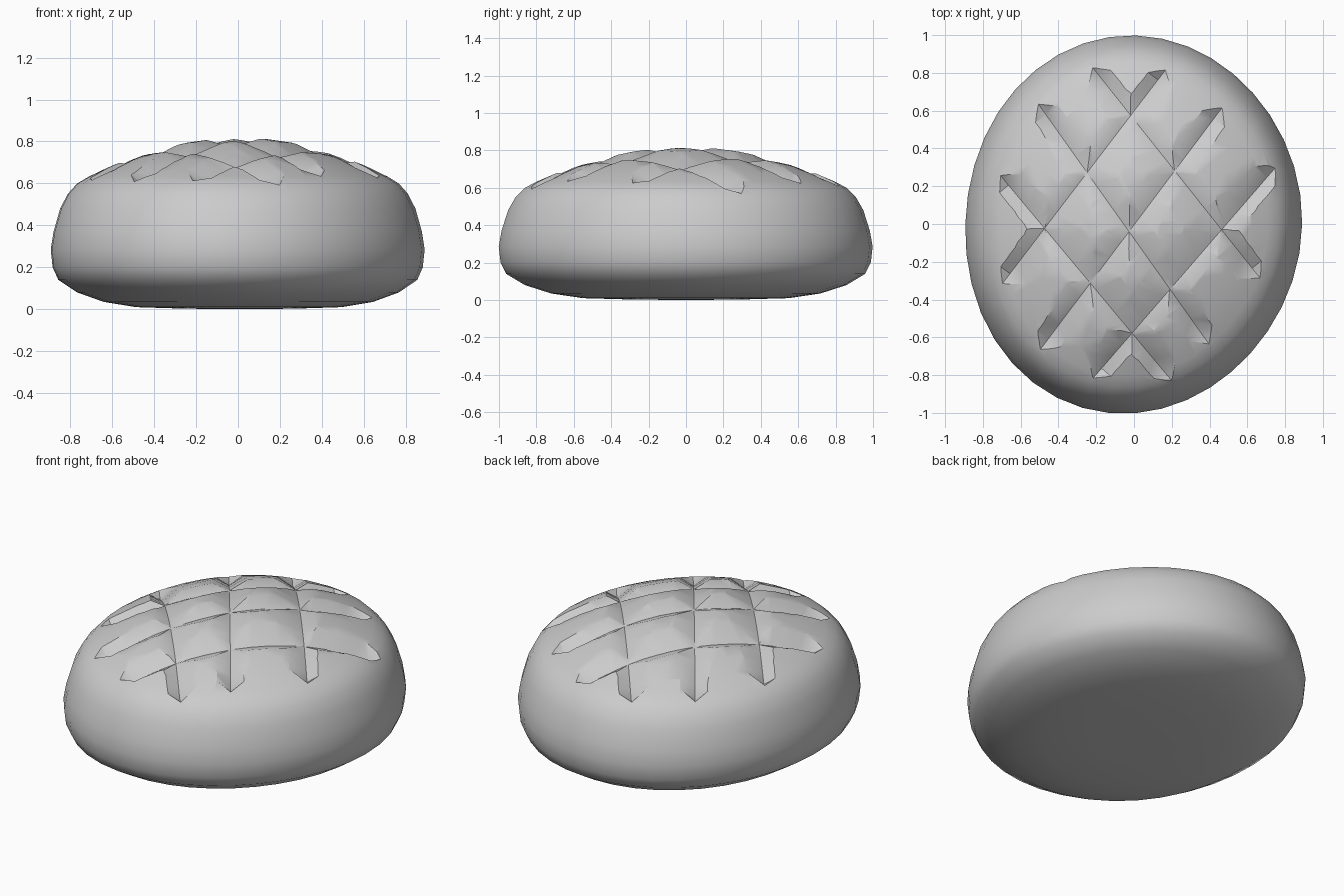
import bpy, bmesh, math
from mathutils import Vector

if "Cube" in bpy.data.objects:
    bpy.data.objects.remove(bpy.data.objects["Cube"])

WX, SIDES, SHIFT = 0.892, 40, 0.01
# loaf half profile: radius (unit), height
PROFILE = [(0.0, 0.0), (0.3, 0.003), (0.55, 0.01), (0.72, 0.035), (0.86, 0.08), (0.96, 0.14),
           (0.99, 0.2), (1.0, 0.285), (0.985, 0.37), (0.95, 0.48), (0.91, 0.55), (0.86, 0.6),
           (0.8, 0.632), (0.7, 0.675), (0.6, 0.713), (0.5, 0.743), (0.4, 0.769),
           (0.28, 0.794), (0.15, 0.811), (0.0, 0.817)]
# uneven oval: bulge or dent per diagonal direction (degrees, amount)
BULGES = [(-135, 0.04), (-45, -0.035), (45, -0.018), (135, 0.01)]


def bulge(t):
    return 1 + sum(a * max(0, math.cos(t - math.radians(d))) ** 4 for d, a in BULGES)


def top_height(x, y):
    x -= SHIFT
    r = math.hypot(x / WX, y) / bulge(math.atan2(y, x / WX))
    top = PROFILE[7:]
    for (r1, z1), (r0, z0) in zip(top, top[1:]):
        if r0 <= r <= r1:
            return z0 + (z1 - z0) * (r - r0) / (r1 - r0)
    return 0.3


def mesh_object(name, bm):
    bmesh.ops.recalc_face_normals(bm, faces=bm.faces)
    me = bpy.data.meshes.new(name)
    bm.to_mesh(me)
    bm.free()
    ob = bpy.data.objects.new(name, me)
    bpy.context.collection.objects.link(ob)
    return ob


def skin(bm, rings, first, last):
    """Bridge closed rings of points and close both ends to a single point."""
    vr = [[bm.verts.new(p) for p in ring] for ring in rings]
    a, b = bm.verts.new(first), bm.verts.new(last)
    n = len(vr[0])
    for i in range(n):
        j = (i + 1) % n
        bm.faces.new((a, vr[0][j], vr[0][i]))
        bm.faces.new((b, vr[-1][i], vr[-1][j]))
        for lo, hi in zip(vr, vr[1:]):
            bm.faces.new((lo[i], lo[j], hi[j], hi[i]))


# Loaf body: uneven oval lathe
bm = bmesh.new()
rings = []
for r, z in PROFILE[1:-1]:
    ring = []
    for k in range(SIDES):
        t = 2 * math.pi * k / SIDES
        f = r * bulge(t)
        ring.append((SHIFT + WX * f * math.cos(t), f * math.sin(t), z))
    rings.append(ring)
skin(bm, rings, (SHIFT, 0, PROFILE[0][1]), (SHIFT, 0, PROFILE[-1][1]))
loaf = mesh_object("bread_loaf", bm)

# Crossed scores: V-shaped cutters that follow the crust
SCORES = [((-0.70, -0.32), (0.17, 0.82)), ((-0.50, -0.67), (0.47, 0.62)), ((-0.22, -0.82), (0.75, 0.30)),
          ((-0.71, 0.26), (0.20, -0.83)), ((-0.51, 0.64), (0.40, -0.64)), ((-0.22, 0.83), (0.67, -0.29))]
LIFT, STEPS = 0.05, 16


def score_cutter(p, q):
    p, q = Vector(p), Vector(q)
    along = (q - p).normalized()
    side = Vector((-along.y, along.x))
    rings = []
    for i in range(STEPS + 1):
        u = 0.05 + 0.90 * i / STEPS
        c = p.lerp(q, u)
        # narrow and deep at the ends, wide and soft between the crossings
        inner = min(1, max(0, (min(u, 1 - u) * (q - p).length - 0.12) / 0.25))
        depth = 0.054 - 0.011 * inner
        half = 0.075 + 0.03 * inner
        ring = [(c.x, c.y, top_height(c.x, c.y) - depth)]
        for s in (1, -1):
            e = c + side * s * half * (depth + LIFT) / depth
            m = c + side * s * half
            ring.append((e.x, e.y, top_height(m.x, m.y) + LIFT))
        rings.append(ring)
    ends = [(v.x, v.y, top_height(v.x, v.y) + 0.004) for v in (p, q)]
    bm = bmesh.new()
    skin(bm, rings, *ends)
    bmesh.ops.triangulate(bm, faces=bm.faces)
    return mesh_object("score_cutter", bm)


bpy.context.view_layer.objects.active = loaf
loaf.select_set(True)
for p, q in SCORES:
    cutter = score_cutter(p, q)
    cutter.hide_render = True
    mod = loaf.modifiers.new("score", 'BOOLEAN')
    mod.operation, mod.solver, mod.object = 'DIFFERENCE', 'EXACT', cutter
    bpy.ops.object.modifier_apply(modifier=mod.name)
    bpy.data.objects.remove(cutter)

bpy.ops.object.shade_smooth_by_angle(angle=math.radians(34))
